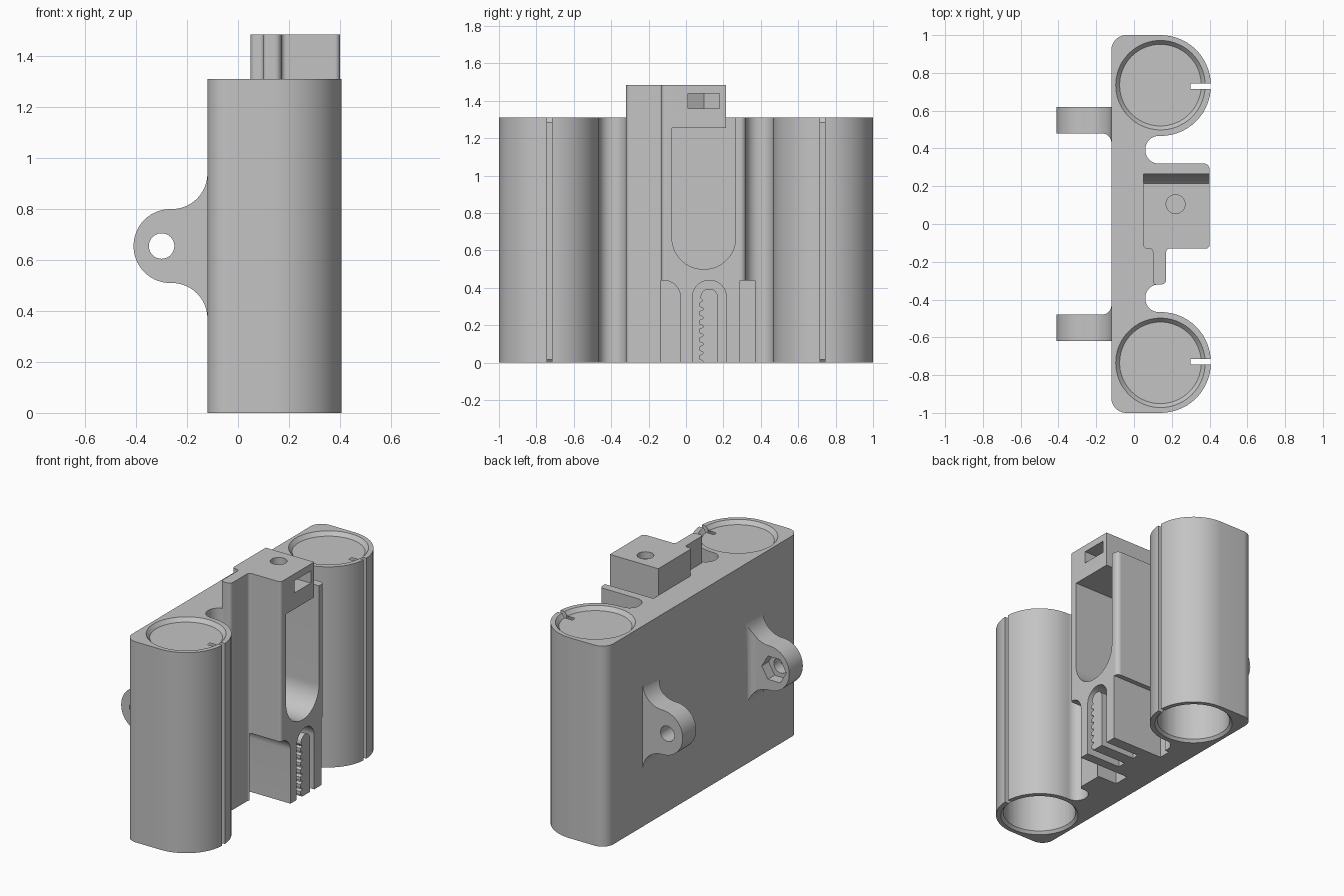
import bpy
import bmesh
import math
from mathutils import Vector

cube = bpy.data.objects.get("Cube")
if cube:
    bpy.data.objects.remove(cube, do_unlink=True)

grey = bpy.data.materials.new("plain grey")
grey.use_nodes = True
grey.diffuse_color = (0.55, 0.55, 0.55, 1)
grey.node_tree.nodes["Principled BSDF"].inputs["Base Color"].default_value = (0.55, 0.55, 0.55, 1)

HEIGHT = 1.31
BORE_X, BORE_Y = 0.14, 0.735


def rounded(corners, n=14):
    """Polygon from (u, v[, radius]) corners, each filleted by its radius."""
    out = []
    for i, c in enumerate(corners):
        p = Vector(c[:2])
        r = c[2] if len(c) > 2 else 0
        if not r:
            out.append(p)
            continue
        a = (Vector(corners[i - 1][:2]) - p).normalized()
        b = (Vector(corners[(i + 1) % len(corners)][:2]) - p).normalized()
        half = a.angle(b) / 2
        centre = p + (a + b).normalized() * r / math.sin(half)
        start = (p + a * r / math.tan(half) - centre).normalized()
        end = (p + b * r / math.tan(half) - centre).normalized()
        out += [centre + start.slerp(end, k / n) * r for k in range(n + 1)]
    return out


def circle(u, v, r, n=48):
    return [Vector((u + r * math.cos(math.tau * k / n), v + r * math.sin(math.tau * k / n)))
            for k in range(n)]


def rect(u0, u1, v0, v1):
    return [Vector(p) for p in ((u0, v0), (u1, v0), (u1, v1), (u0, v1))]


def prism(name, pts, lo, hi, axis="z"):
    """Extrude a polygon along an axis, from lo to hi."""
    place = {"x": lambda p, w: (w, p.x, p.y),
             "y": lambda p, w: (p.x, w, p.y),
             "z": lambda p, w: (p.x, p.y, w)}[axis]
    bm = bmesh.new()
    ends = [[bm.verts.new(place(p, w)) for p in pts] for w in (lo, hi)]
    for end in ends:
        bm.faces.new(end)
    for i in range(len(pts)):
        bm.faces.new((ends[0][i - 1], ends[0][i], ends[1][i], ends[1][i - 1]))
    bmesh.ops.recalc_face_normals(bm, faces=bm.faces)
    mesh = bpy.data.meshes.new(name)
    bm.to_mesh(mesh)
    bm.free()
    obj = bpy.data.objects.new(name, mesh)
    bpy.context.collection.objects.link(obj)
    return obj


def combine(target, tool, operation="DIFFERENCE"):
    """Apply a boolean and remove the tool."""
    mod = target.modifiers.new("boolean", "BOOLEAN")
    mod.operation = operation
    mod.solver = "EXACT"
    mod.object = tool
    bpy.context.view_layer.objects.active = target
    bpy.ops.object.modifier_apply(modifier=mod.name)
    bpy.data.objects.remove(tool, do_unlink=True)


# Main carriage: back plate, two bearing tubes and the centre column
def tube_side(s):
    return [(-0.12, s, 0.08), (0.407, s, 0.266), (0.407, s * 0.466, 0.266),
            (0.06, s * 0.466, 0.07), (0.06, s * 0.32, 0.07)]


plan = tube_side(-1) + [(0.17, -0.32, 0.025), (0.17, -0.13, 0.02), (0.40, -0.13, 0.02),
                        (0.40, 0.32, 0.03)] + tube_side(1)[::-1]
body = prism("bearing_carriage", rounded(plan), 0, HEIGHT)

# Raised head with its thin fin
head_plan = [(0.10, -0.32, 0.015), (0.17, -0.32, 0.025), (0.17, -0.13, 0.02),
             (0.40, -0.13, 0.02), (0.40, 0.215), (0.05, 0.215),
             (0.05, -0.13, 0.02), (0.10, -0.13, 0.02)]
combine(body, prism("head", rounded(head_plan), 1.0, 1.485), "UNION")

# Hinge lugs on the back, filleted into the plate on their inner sides
lug_profile = rounded([(-0.12, 0.95), (-0.12, 0.80, 0.14), (-0.41, 0.80, 0.144),
                       (-0.41, 0.51, 0.144), (-0.12, 0.51, 0.14), (-0.12, 0.36),
                       (-0.10, 0.36), (-0.10, 0.95)])
for s in (-1, 1):
    lug = prism("lug", lug_profile, s * 0.42, s * 0.62, "y")
    inner = rounded([(-0.6, s * 0.40), (-0.6, s * 0.48), (-0.12, s * 0.48, 0.05),
                     (-0.12, s * 0.40)])
    combine(lug, prism("lug_fillet", inner, 0.2, 1.1))
    combine(lug, prism("pin_hole", circle(-0.30, 0.655, 0.05), s * 0.3, s * 0.8, "y"))
    if s < 0:
        combine(lug, prism("nut_trap", circle(-0.30, 0.655, 0.088, 6), -0.55, -0.40, "y"))
    combine(body, lug, "UNION")

# Bearing bores with chamfered mouths and clamping slits
for s in (-1, 1):
    combine(body, prism("bore", circle(BORE_X, s * BORE_Y, 0.222, 72), -0.1, 1.5))
    for z, r1, r2 in ((0.01, 0.241, 0.216), (HEIGHT - 0.01, 0.216, 0.241)):
        bpy.ops.mesh.primitive_cone_add(vertices=72, radius1=r1, radius2=r2, depth=0.03,
                                        location=(BORE_X, s * BORE_Y, z))
        combine(body, bpy.context.object)
    combine(body, prism("slit", rect(0.3, 0.5, s * 0.73 - 0.014, s * 0.73 + 0.014), -0.1, 1.5))

# Belt pocket with a round floor, open to the top beside the head
pocket = rounded([(-0.075, 1.255), (-0.075, 0.50, 0.167), (0.265, 0.50, 0.167),
                  (0.265, 1.7), (0.215, 1.7), (0.215, 1.255)])
combine(body, prism("pocket", pocket, 0.05, 0.6, "x"))

# Side reliefs around the lower belt block
relief = rounded([(-0.135, -0.1), (-0.135, 0.44), (-0.03, 0.44, 0.09), (-0.03, -0.1)])
combine(body, prism("left_relief", relief, 0.03, 0.6, "x"))
combine(body, prism("right_relief", rect(0.288, 0.37, -0.1, 0.44), 0.03, 0.385, "x"))
combine(body, prism("right_relief_front", rect(0.288, 0.37, -0.1, 0.44), 0.38, 0.6, "x"))

# Arched belt groove around a toothed post
groove = [(0.215, -0.1), (0.215, 0.44, 0.088), (0.035, 0.44, 0.088), (0.035, -0.1),
          (0.09, -0.1)]
for k in range(7):
    z = 0.01 + 0.047 * k
    groove += [(0.09, z), (0.072, z + 0.008), (0.072, z + 0.03), (0.09, z + 0.038)]
groove += [(0.078, 0.345), (0.078, 0.395, 0.044), (0.17, 0.395, 0.044), (0.17, -0.1)]
combine(body, prism("groove", rounded(groove), 0.15, 0.6, "x"))

# Nut slot and screw hole in the head
nut = circle(0.22, 0.095, 0.098, 6)
nut_slot = [p for p in nut if p.x < 0.2] + [Vector((0.6, 0.01)), Vector((0.6, 0.18))]
combine(body, prism("nut_slot", nut_slot, 1.36, 1.44))
combine(body, prism("screw_hole", circle(0.22, 0.105, 0.05), 1.40, 1.6))

# Finish
body.data.materials.clear()
body.data.materials.append(grey)
for face in body.data.polygons:
    face.material_index = 0
bpy.ops.object.select_all(action="DESELECT")
body.select_set(True)
bpy.context.view_layer.objects.active = body
bpy.ops.object.shade_smooth_by_angle(angle=math.radians(30))
